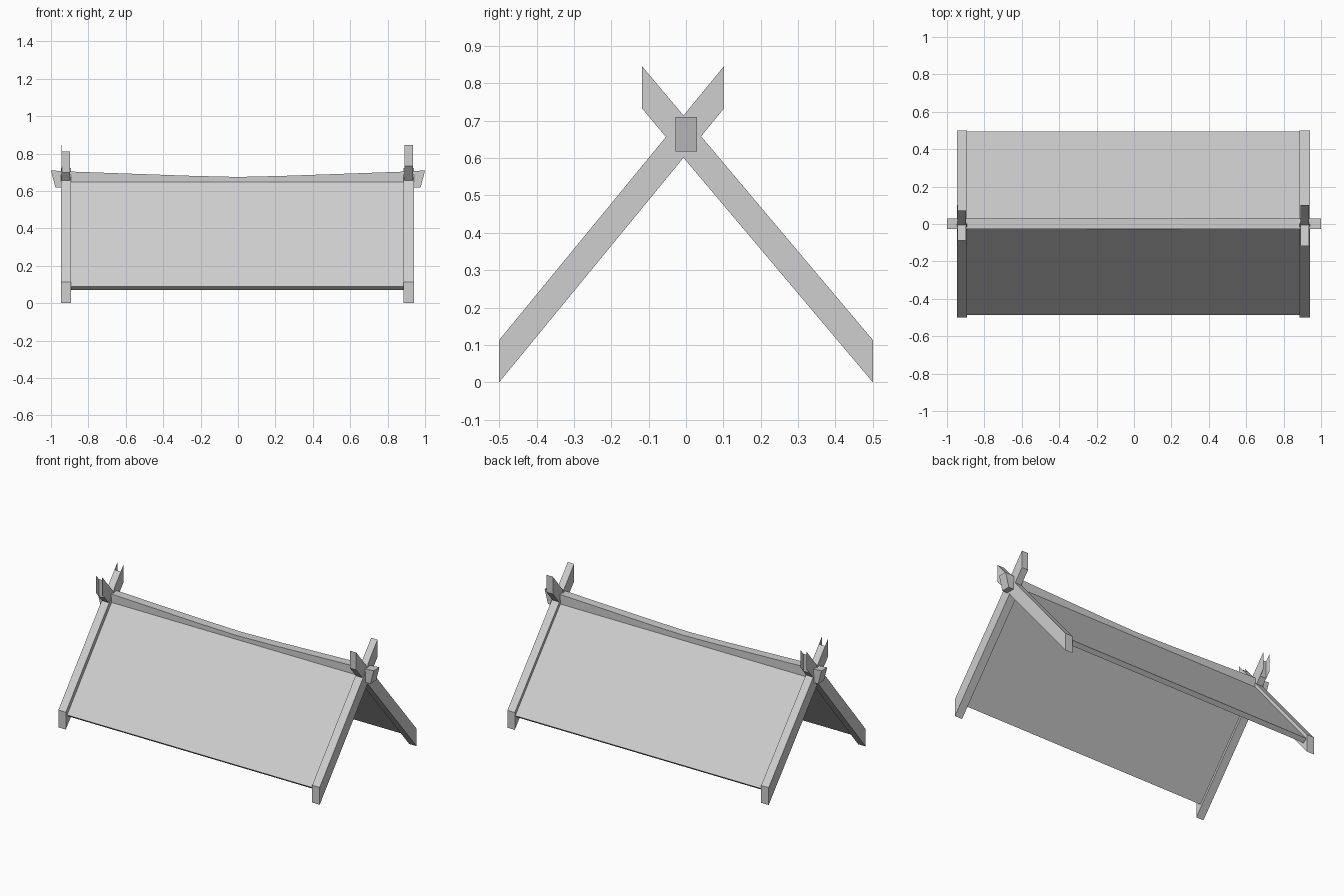
import bpy
import bmesh
from mathutils import Vector

cube = bpy.data.objects.get("Cube")
if cube:
    bpy.data.objects.remove(cube, do_unlink=True)

# Single pale grey material
GREY = (0.62, 0.62, 0.62, 1.0)
mat = bpy.data.materials.new("pale_grey")
mat.use_nodes = True
mat.diffuse_color = GREY
mat.node_tree.nodes["Principled BSDF"].inputs["Base Color"].default_value = GREY


def extrude_profile(name, points, start, depth):
    """Make a flat-shaded prism from a closed loop of 3D points."""
    bm = bmesh.new()
    face = bm.faces.new([bm.verts.new(p) for p in points])
    result = bmesh.ops.extrude_face_region(bm, geom=[face])
    moved = [v for v in result["geom"] if isinstance(v, bmesh.types.BMVert)]
    bmesh.ops.translate(bm, verts=moved, vec=Vector(depth))
    bmesh.ops.translate(bm, verts=bm.verts, vec=Vector(start))
    bmesh.ops.recalc_face_normals(bm, faces=bm.faces)
    mesh = bpy.data.meshes.new(name)
    bm.to_mesh(mesh)
    bm.free()
    mesh.materials.append(mat)
    obj = bpy.data.objects.new(name, mesh)
    bpy.context.collection.objects.link(obj)
    return obj


def side_prism(name, profile, x0, x1):
    """Extrude a (y, z) profile from x0 to x1."""
    return extrude_profile(name, [(0, y, z) for y, z in profile],
                           (x0, 0, 0), (x1 - x0, 0, 0))


FOOT = 0.5      # distance of the feet from the ridge
TALL = 0.113    # upright height of a rafter's end cut


def rafter_profile(side, slope, a, b):
    """Sloping bar with upright end cuts; a, b run from foot to tip."""
    def low(y):
        return slope * (FOOT + y)
    return [(side * a, low(a)), (side * b, low(b)),
            (side * b, low(b) + TALL), (side * a, low(a) + TALL)]


# side: -1 rises from the front foot, +1 is mirrored in y.
# Profiles run toward the ridge from -FOOT, so y is flipped by -side.
slopes = {"front": (1, 1.218, 0.102), "back": (-1, 1.186, 0.118)}
ends = {"left": (0.886, 0.940), "right": (-0.947, -0.893)}
INSET = 0.004

for slope_name, (side, slope, tip) in slopes.items():
    for end_name, (x0, x1) in ends.items():
        label = f"{slope_name}_{end_name}"
        side_prism(f"{label}_rafter",
                   rafter_profile(side, slope, -FOOT, 0), x0, x1)
        # Narrower crossed horn above the ridge
        short = 0.029 if end_name == "right" else 0
        hx0, hx1 = x0 + INSET, x1 - INSET
        side_prism(f"{label}_horn",
                   rafter_profile(side, slope, -0.03, tip - short), hx0, hx1)
        # Thin cheeks that run past the shorter horns
        if short:
            cheek = rafter_profile(side, slope, 0, tip)
            side_prism(f"{label}_inner_cheek", cheek, hx1 - 0.001, hx1)
            side_prism(f"{label}_outer_cheek", cheek, hx0, hx0 + 0.001)

    # Roof panel set between the rafters, with a square-cut eave
    eave = -0.487 if slope_name == "front" else -0.495
    top_z = 0.09
    run = -0.012 - eave
    top_end = top_z + slope * run
    panel = [(eave, top_z), (eave + 0.024, top_z - 0.02),
             (-0.012, top_end - 0.049), (-0.012, top_end)]
    side_prism(f"{slope_name}_roof_panel",
               [(side * y, z) for y, z in panel], -0.893, 0.886)

# Sagging ridge beam with raked ends
half_ridge = [(0, 0.675), (0.25, 0.681), (0.9, 0.704), (1, 0.71), (0.976, 0.618), (0, 0.605)]
mirrored = [(-x, z) for x, z in reversed(half_ridge[1:-1])]
outline = half_ridge + mirrored
extrude_profile("ridge_beam", [(x, 0, z) for x, z in outline],
                (0, -0.028, 0), (0, 0.058, 0))
